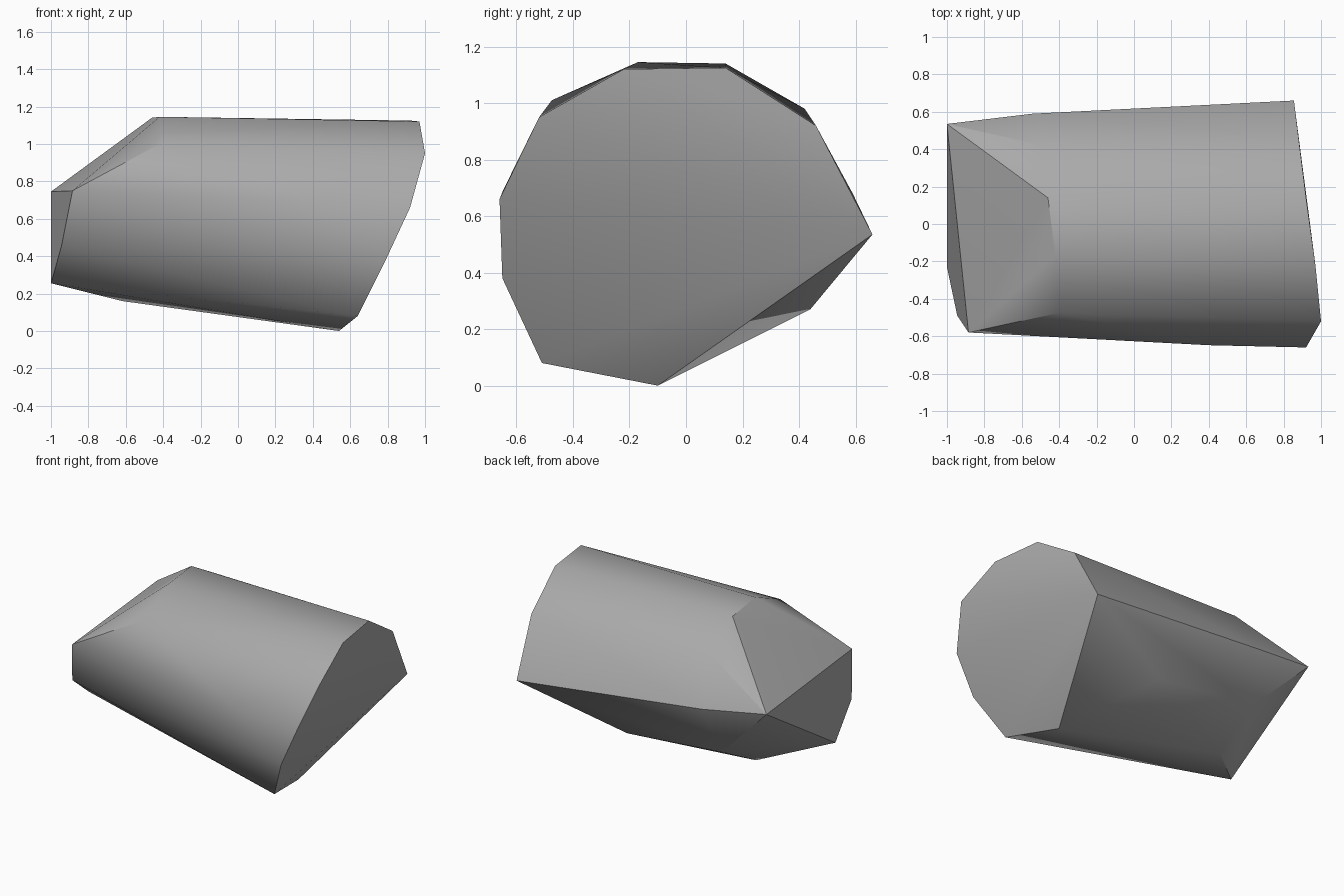
import bpy
import bmesh
import math

default_cube = bpy.data.objects.get("Cube")
if default_cube:
    bpy.data.objects.remove(default_cube, do_unlink=True)


def flat_material(name, colour):
    """Create one plain matte material."""
    material = bpy.data.materials.new(name)
    material.use_nodes = True
    material.diffuse_color = colour
    shader = material.node_tree.nodes["Principled BSDF"]
    shader.inputs["Base Color"].default_value = colour
    shader.inputs["Roughness"].default_value = 0.9
    return material


def hull_object(name, corner_groups, material, crease_degrees):
    """Wrap a convex skin around the corner points and shade it by angle."""
    mesh = bpy.data.meshes.new(name)
    bm = bmesh.new()
    for group in corner_groups:
        for corner in group:
            bm.verts.new(corner)
    hull = bmesh.ops.convex_hull(bm, input=bm.verts[:], use_existing_faces=False)
    loose = {item for key in ("geom_interior", "geom_unused") for item in hull[key]
             if isinstance(item, bmesh.types.BMVert)}
    bmesh.ops.delete(bm, geom=list(loose), context="VERTS")
    bmesh.ops.recalc_face_normals(bm, faces=bm.faces[:])
    bm.to_mesh(mesh)
    bm.free()
    mesh.materials.append(material)
    obj = bpy.data.objects.new(name, mesh)
    bpy.context.collection.objects.link(obj)
    bpy.ops.object.select_all(action="DESELECT")
    obj.select_set(True)
    bpy.context.view_layer.objects.active = obj
    bpy.ops.object.shade_smooth_by_angle(angle=math.radians(crease_degrees))
    return obj


# Broad slanted end
broad_end = [
    (0.97, -0.22, 1.12), (0.92, 0.14, 1.125), (0.88, 0.46, 0.92),
    (0.855, 0.66, 0.535), (0.54, -0.1, 0), (0.64, -0.51, 0.08),
    (0.79, -0.65, 0.38), (0.92, -0.66, 0.66), (1, -0.52, 0.95),
]

# Small chipped end
narrow_end = [
    (-1, 0.535, 0.745), (-0.885, -0.58, 0.75),
    (-0.945, -0.49, 0.45), (-1, -0.23, 0.255),
]

# Upper rim of the sloping chip
chip_rim = [
    (-0.46, 0.14, 1.14), (-0.42, -0.17, 1.145), (-0.4, -0.475, 1.01),
    (-0.49, 0.42, 0.98), (-0.54, 0.59, 0.68),
]

# Bulges along the underside and front flank
bulges = [
    (-0.62, 0.11, 0.16), (-0.6, 0.46, 0.345),
    (0.15, 0.44, 0.27), (0.4, -0.648, 0.69),
]

stone_grey = flat_material("stone grey", (0.4, 0.4, 0.4, 1))
hull_object("rock", [broad_end, narrow_end, chip_rim, bulges], stone_grey, 34)
